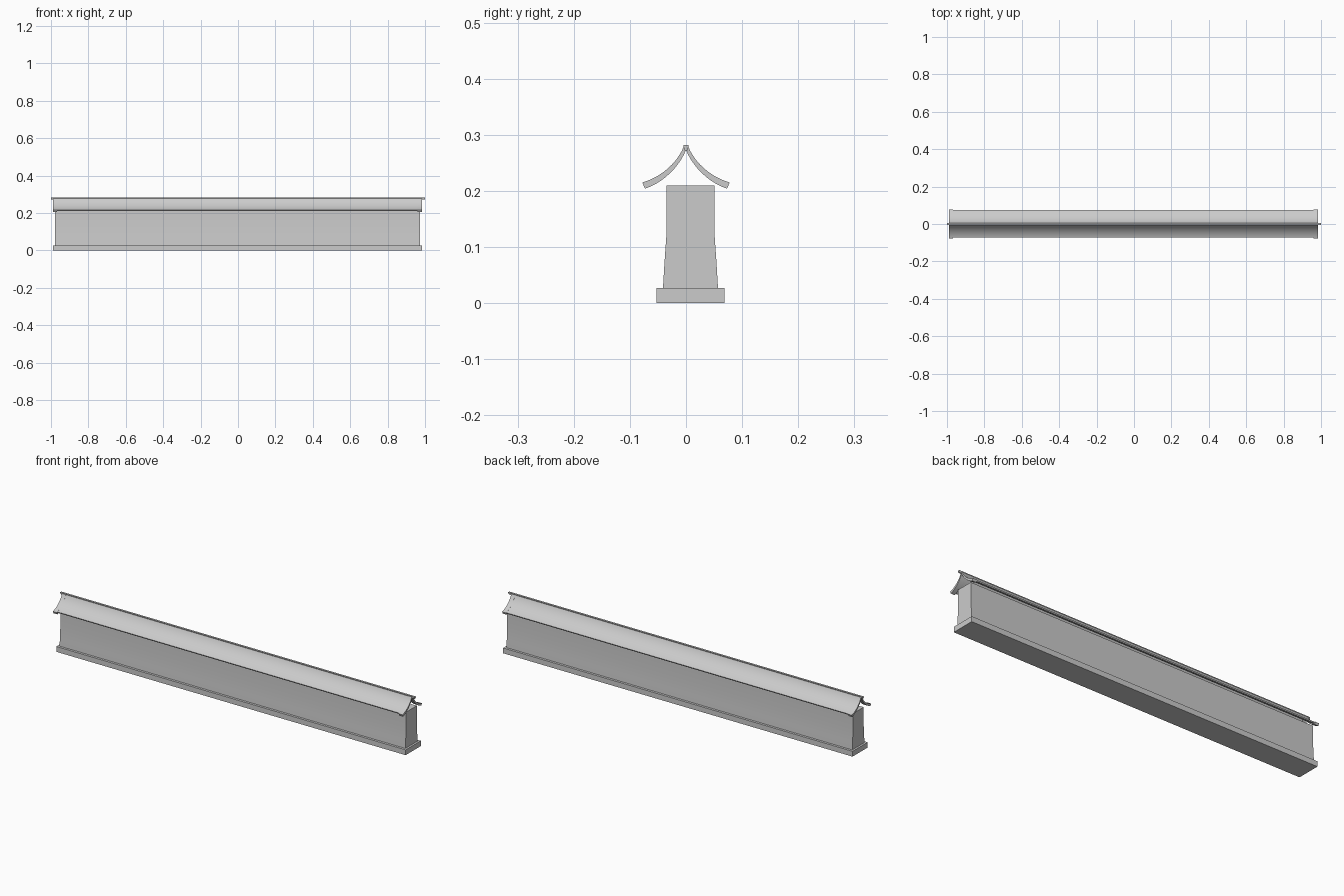
import bpy
import bmesh
from mathutils import Vector

cube = bpy.data.objects.get("Cube")
if cube:
    bpy.data.objects.remove(cube, do_unlink=True)

# One plain grey for the whole wall
GREY = (0.6, 0.6, 0.6, 1.0)
stone = bpy.data.materials.new("stone_grey")
stone.use_nodes = True
stone.diffuse_color = GREY
stone.node_tree.nodes["Principled BSDF"].inputs["Base Color"].default_value = GREY


def extrude_profile(name, profile, x0, x1):
    """Sweep a closed (y, z) outline from x0 to x1."""
    bm = bmesh.new()
    face = bm.faces.new([bm.verts.new((x0, y, z)) for y, z in profile])
    swept = bmesh.ops.extrude_face_region(bm, geom=[face])["geom"]
    verts = [g for g in swept if isinstance(g, bmesh.types.BMVert)]
    bmesh.ops.translate(bm, vec=(x1 - x0, 0, 0), verts=verts)
    bmesh.ops.recalc_face_normals(bm, faces=bm.faces)
    mesh = bpy.data.meshes.new(name)
    bm.to_mesh(mesh)
    bm.free()
    mesh.materials.append(stone)
    obj = bpy.data.objects.new(name, mesh)
    bpy.context.collection.objects.link(obj)
    bpy.ops.object.select_all(action="DESELECT")
    obj.select_set(True)
    bpy.context.view_layer.objects.active = obj
    bpy.ops.object.shade_smooth_by_angle(angle=0.5)
    return obj


def bezier(p0, p1, p2, p3, steps=10):
    pts = []
    for i in range(steps + 1):
        t = i / steps
        s = 1 - t
        pts.append(Vector(p0) * s**3 + Vector(p1) * 3 * s * s * t
                   + Vector(p2) * 3 * s * t * t + Vector(p3) * t**3)
    return pts


def roof_profile(upper, lower, side):
    return [(side * p.x, p.y) for p in upper + lower[::-1]]


# Plinth and gently tapering wall, set slightly behind the ridge line
MID = 0.008
extrude_profile("plinth", [(MID - 0.061, 0), (MID + 0.061, 0),
                           (MID + 0.061, 0.027), (MID - 0.061, 0.027)], -0.988, 0.983)
half = [(0.049, 0.027), (0.0465, 0.07), (0.043, 0.12), (0.043, 0.21)]
wall = [(MID + w, z) for w, z in half] + [(MID - w, z) for w, z in half[::-1]]
extrude_profile("wall", wall, -0.978, 0.973)

# Sweeping roof slopes with a thicker trim at each gable end
upper = bezier((0.004, 0.279), (0.016, 0.250), (0.043, 0.225), (0.078, 0.215))
lower = bezier((0.0, 0.273), (0.012, 0.243), (0.040, 0.215), (0.073, 0.204))
for label, side, reach in (("front", -1, 0.90), ("back", 1, 0.96)):
    top = [u.lerp(l, 0.05) for u, l in zip(upper, lower)]
    under = [u.lerp(l, 0.55) for u, l in zip(upper, lower)]
    # Pull the slope in a little from the trim's tip
    for line in (top, under):
        line[-1] = line[-2].lerp(line[-1], 1 - (1 - reach) * 5)
    extrude_profile(label + "_roof_slope", roof_profile(top, under, side), -0.984, 0.977)
    for end, x0, x1 in (("right", -0.99, -0.968), ("left", 0.961, 0.983)):
        extrude_profile(f"{label}_{end}_gable_trim",
                        roof_profile(upper, lower, side), x0, x1)

# Ridge beam running past both gables
extrude_profile("ridge_beam", [(-0.003, 0.272), (0.003, 0.272),
                               (0.005, 0.282), (-0.005, 0.282)], -1.0, 1.0)
